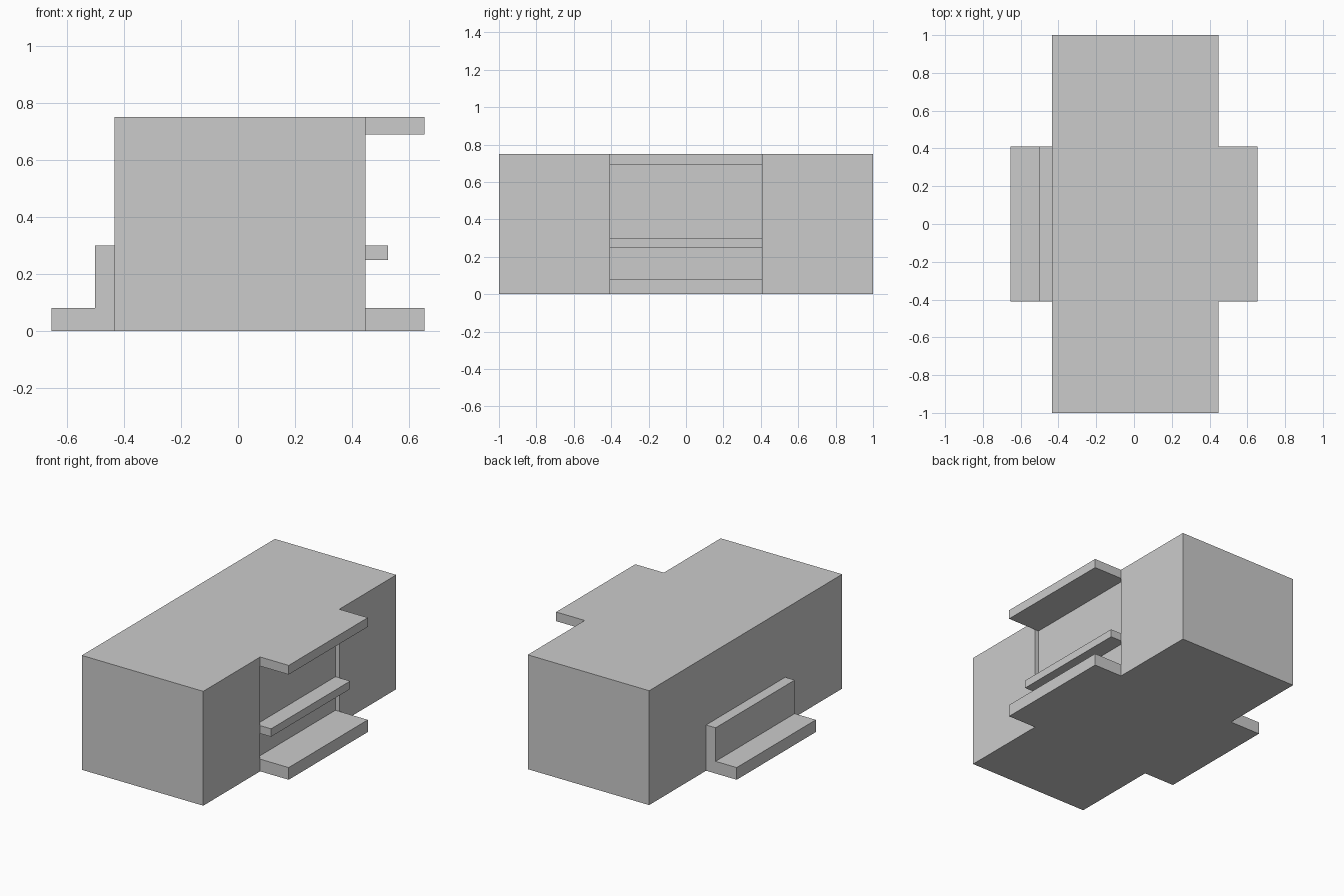
import bpy
import bmesh

if "Cube" in bpy.data.objects:
    bpy.data.objects.remove(bpy.data.objects["Cube"])


def extrude_profile(name, profile, half):
    """Extrude an (x, z) outline along y from -half to +half."""
    bm = bmesh.new()
    face = bm.faces.new([bm.verts.new((x, -half, z)) for x, z in profile])
    side = bmesh.ops.extrude_face_region(bm, geom=[face])["geom"]
    verts = [g for g in side if isinstance(g, bmesh.types.BMVert)]
    bmesh.ops.translate(bm, verts=verts, vec=(0, 2 * half, 0))
    bmesh.ops.recalc_face_normals(bm, faces=bm.faces)
    mesh = bpy.data.meshes.new(name)
    bm.to_mesh(mesh)
    bm.free()
    obj = bpy.data.objects.new(name, mesh)
    bpy.context.collection.objects.link(obj)
    return obj


def rect(x0, x1, z0, z1):
    return [(x0, z0), (x1, z0), (x1, z1), (x0, z1)]


def combine(target, tool, operation):
    """Apply a boolean to the target and discard the tool object."""
    tool.hide_render = True
    mod = target.modifiers.new(tool.name, 'BOOLEAN')
    mod.operation = operation
    mod.solver = 'EXACT'
    mod.object = tool
    bpy.context.view_layer.objects.active = target
    bpy.ops.object.modifier_apply(modifier=mod.name)
    bpy.data.objects.remove(tool)


HALF = 0.41      # half width of the window bay
BACK = 0.42      # x of the recessed bay wall

# Main block
building = extrude_profile("building", rect(-0.433, 0.448, 0, 0.75), 1.0)

# Shallow bay recess on the right, between base and canopy
combine(building, extrude_profile("bay_recess", rect(BACK, 0.6, 0.08, 0.69), HALF), 'DIFFERENCE')

# Base step, counter shelf and canopy, one C-shaped run per level
for name, x1, z0, z1 in [("base_step", 0.655, 0, 0.08),
                         ("counter_shelf", 0.527, 0.248, 0.30),
                         ("canopy", 0.655, 0.69, 0.75)]:
    combine(building, extrude_profile(name, rect(0.3, x1, z0, z1), HALF), 'UNION')

# L-shaped bench on the left
bench = [(-0.655, 0), (-0.3, 0), (-0.3, 0.30), (-0.502, 0.30), (-0.502, 0.08), (-0.655, 0.08)]
combine(building, extrude_profile("bench", bench, HALF), 'UNION')

# Merge coplanar faces left by the booleans
bm = bmesh.new()
bm.from_mesh(building.data)
bmesh.ops.remove_doubles(bm, verts=bm.verts, dist=1e-5)
bmesh.ops.dissolve_limit(bm, angle_limit=0.01, verts=bm.verts, edges=bm.edges)
bm.to_mesh(building.data)
bm.free()
